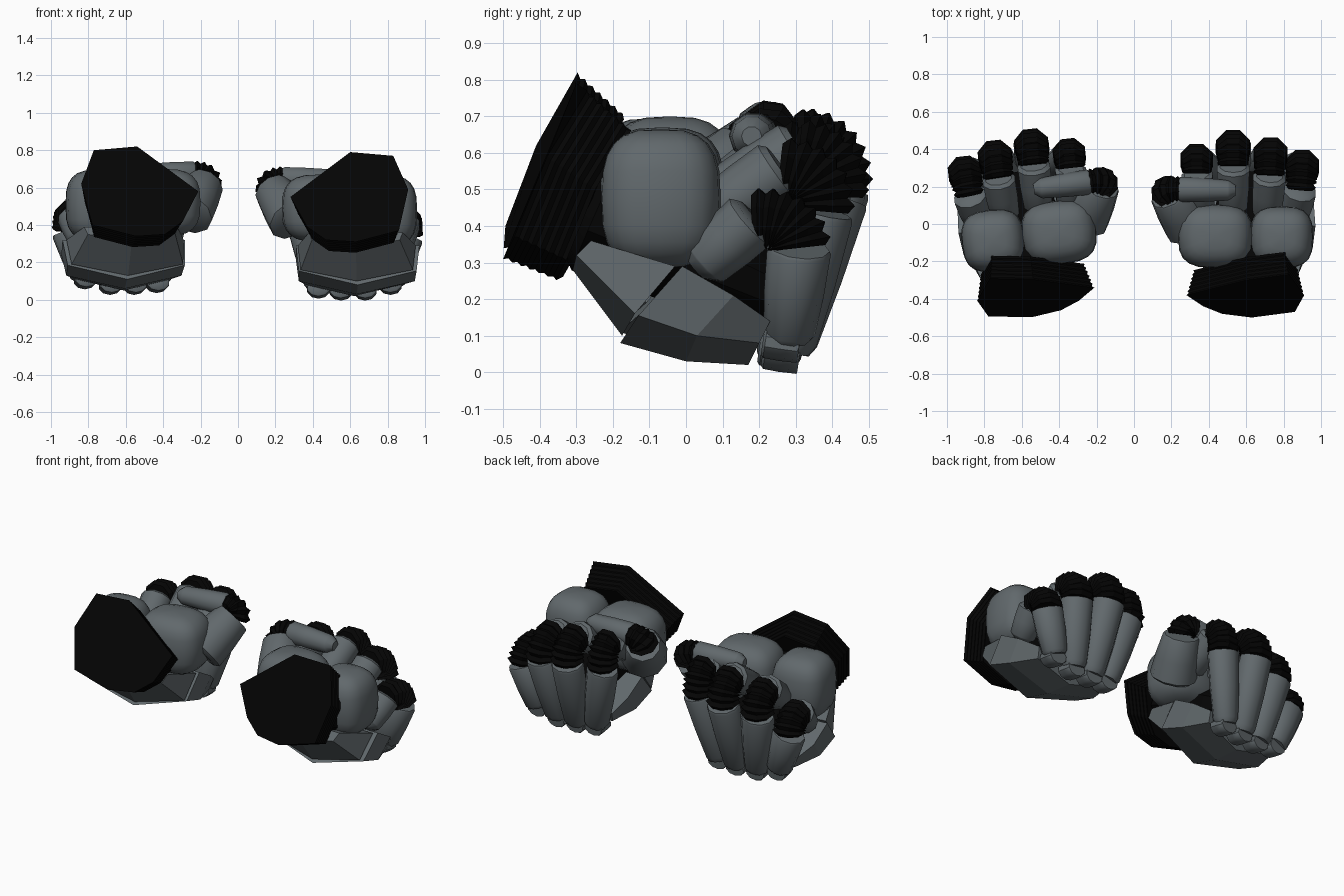
import bpy, bmesh, math
from mathutils import Vector, Matrix

cube = bpy.data.objects.get("Cube")
if cube:
    bpy.data.objects.remove(cube, do_unlink=True)


def material(name, rgb):
    m = bpy.data.materials.new(name)
    m.use_nodes = True
    m.diffuse_color = (*rgb, 1)
    bsdf = m.node_tree.nodes["Principled BSDF"]
    bsdf.inputs["Base Color"].default_value = (*rgb, 1)
    bsdf.inputs["Roughness"].default_value = 0.8
    return m


GREY = material("slate grey", (0.12, 0.14, 0.15))
BLACK = material("black rubber", (0.0013, 0.0013, 0.0013))
X = Vector((1, 0, 0))
hand = {"side": 1, "label": "left", "place": Matrix.Identity(4)}


def finish(bm, name, mat, angle):
    """Place the part on the current hand, mirrored when needed."""
    for v in bm.verts:
        v.co.x *= hand["side"]
        v.co = hand["place"] @ v.co
    bmesh.ops.recalc_face_normals(bm, faces=bm.faces)
    mesh = bpy.data.meshes.new(name)
    bm.to_mesh(mesh)
    bm.free()
    mesh.materials.append(mat)
    for p in mesh.polygons:
        p.use_smooth = True
    mesh.set_sharp_from_angle(angle=math.radians(angle))
    obj = bpy.data.objects.new(hand["label"] + "_" + name, mesh)
    bpy.context.collection.objects.link(obj)


def loft(name, rings, mat, angle=40):
    """Skin closed rings of points and cap both ends."""
    bm = bmesh.new()
    loops = [[bm.verts.new(p) for p in ring] for ring in rings]
    n = len(loops[0])
    for a, b in zip(loops, loops[1:]):
        for i in range(n):
            j = (i + 1) % n
            bm.faces.new((a[i], a[j], b[j], b[i]))
    bm.faces.new(loops[0])
    bm.faces.new(loops[-1])
    finish(bm, name, mat, angle)


def ring(center, tangent, side, ru, rv, n=10):
    t = tangent.normalized()
    u = (side - t * side.dot(t)).normalized()
    v = t.cross(u)
    angles = [math.tau * (i + 0.5) / n for i in range(n)]
    return [center + u * ru * math.cos(a) + v * rv * math.sin(a) for a in angles]


def segment(name, a, b, ra, rb, side=X, mat=GREY, wide=1.0, tip=0.0):
    """Tapered finger segment with slightly rounded ends."""
    a, b = Vector(a), Vector(b)
    t = b - a
    stations = [(0, ra * 0.8), (0.07, ra), (0.5, (ra + rb) / 2 * 1.04), (0.97, rb), (1, rb * 0.95)]
    if tip:
        stations += [(1 + tip, rb * 0.5)]
    loft(name, [ring(a + t * k, t, side, r * wide, r) for k, r in stations], mat)


def bellows(name, a, ctrl, b, ra, rb, side=X, steps=14):
    """Pleated joint cover along a bend."""
    a, ctrl, b = Vector(a), Vector(ctrl), Vector(b)
    rings = []
    for i in range(steps + 1):
        k = i / steps
        p = a * (1 - k) ** 2 + ctrl * 2 * k * (1 - k) + b * k * k
        t = (ctrl - a) * (1 - k) + (b - ctrl) * k
        r = (ra + (rb - ra) * k) * (1.13 if i % 2 else 0.9)
        rings.append(ring(p, t, side, r, r, 8))
    loft(name, rings, BLACK, 20)


def pad(name, center, size, power=0.68):
    """Puffy rounded cushion."""
    bm = bmesh.new()
    bmesh.ops.create_uvsphere(bm, u_segments=20, v_segments=12, radius=1)
    for v in bm.verts:
        v.co = Vector([c + s * math.copysign(abs(q) ** power, q)
                       for c, s, q in zip(center, size, v.co)])
    finish(bm, name, GREY, 50)


def plate(name, stations):
    """Armour plate: each station has x limits and (y, z) of rim, corner and ridge."""
    rings = []
    for x0, x1, rim, corner, ridge in stations:
        mid, inset = (x0 + x1) / 2, 0.015
        rings.append([(x1, *rim), (x1 - inset, *corner), (mid, *ridge),
                      (x0 + inset, *corner), (x0, *rim)])
    loft(name, rings, GREY, 10)


# name, base, column top, bend control, fold end, tip, radius
FINGERS = [
    ("index", (.43, .27, .07), (.335, .34, .47), (.335, .35, .61), (.335, .27, .61), (.36, .08, .48), .084),
    ("middle", (.55, .28, .06), (.53, .41, .48), (.53, .415, .60), (.53, .31, .61), (.53, .09, .48), .088),
    ("ring", (.68, .28, .06), (.73, .37, .44), (.73, .38, .55), (.725, .26, .56), (.71, .06, .42), .088),
    ("pinky", (.815, .28, .09), (.90, .31, .34), (.90, .30, .43), (.89, .185, .42), (.86, .05, .30), .086),
]

CUFF = [(.28, -.38, .55), (.60, -.30, .79), (.83, -.27, .77), (.91, -.38, .59),
        (.86, -.47, .37), (.63, -.50, .31), (.47, -.48, .32), (.37, -.44, .39)]


def build_hand():
    # Pleated cuff
    points = [Vector(p) for p in CUFF]
    center = sum(points, Vector()) / len(points)
    rings = []
    steps = 12
    for i in range(steps + 1):
        k = i / steps
        scale = (1 - 0.11 * k) * (0.97 if i % 2 else 1)
        rings.append([center + (p - center) * scale + Vector((0, .135, -.08)) * k for p in points])
    loft("cuff", rings, BLACK, 15)

    # Inner glove and palm cushions
    segment("inner_glove", (.61, -.28, .45), (.62, .24, .22), .17, .11, mat=BLACK, wide=1.45)
    pad("heel_pad", (.79, -.07, .475), (.168, .165, .19))
    pad("thumb_pad", (.435, -.065, .49), (.2, .17, .18))

    # Back-of-hand armour
    plate("wrist_plate", [
        (.38, .88, (-.26, .36), (-.30, .32), (-.31, .28)),
        (.32, .95, (-.03, .29), (-.14, .16), (-.175, .10))])
    plate("knuckle_plate", [
        (.31, .97, (-.01, .29), (-.13, .155), (-.18, .08)),
        (.31, .96, (.13, .21), (.03, .10), (0, .03)),
        (.35, .89, (.23, .14), (.2, .08), (.17, .02))])

    # Curled fingers
    for name, base, top, ctrl, fold, tip, r in FINGERS:
        segment(name + "_outer_segment", base, top, r * 0.82, r * 1.02, wide=1.1)
        bellows(name + "_joint", top, ctrl, fold, r, r * 0.9)
        segment(name + "_inner_segment", fold, tip, r * 0.98, r * 0.85, wide=1.06, tip=0.15)
        b = Vector(base)
        segment(name + "_knuckle", b + Vector((0, -.07, -.005)), b + Vector((0, .03, -.02)),
                .045, .045, wide=1.35)

    # Thumb folded across the fingers
    side = Vector((0, .58, -.81))
    segment("thumb_base", (.30, -.02, .42), (.185, .16, .59), .135, .105, side)
    bellows("thumb_joint", (.18, .165, .59), (.165, .19, .64), (.25, .185, .645), .082, .062, side, 10)
    segment("thumb_tip", (.23, .185, .645), (.51, .18, .645), .068, .055, side, tip=0.12)


build_hand()

# The other hand is mirrored, slightly raised and turned inward
pivot = Vector((-.6, .3, 0))
turn = Matrix.Translation(pivot) @ Matrix.Rotation(.11, 4, 'Z') @ Matrix.Translation(-pivot)
hand.update(side=-1, label="right", place=Matrix.Translation((-.005, 0, .03)) @ turn)
build_hand()
